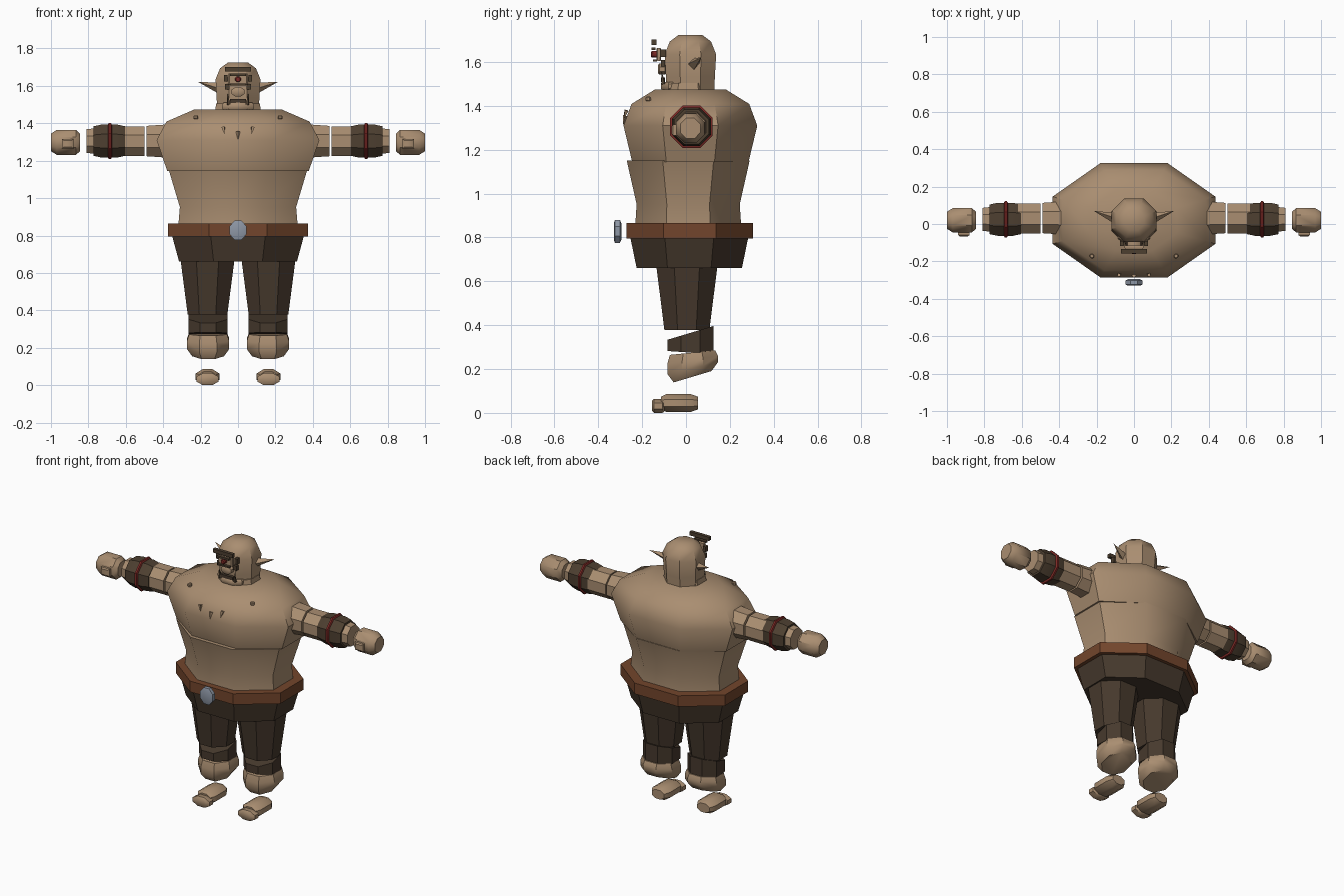
import bpy, bmesh, math
from mathutils import Vector

old_cube = bpy.data.objects.get("Cube")
if old_cube:
    bpy.data.objects.remove(old_cube)


def material(name, red, green, blue):
    mat = bpy.data.materials.new(name)
    mat.use_nodes = True
    mat.diffuse_color = (red, green, blue, 1)
    shader = mat.node_tree.nodes["Principled BSDF"]
    shader.inputs["Base Color"].default_value = mat.diffuse_color
    return mat


SKIN = material("tan skin", .4, .27, .165)
CLOTH = material("dark brown cloth", .062, .041, .026)
LEATHER = material("belt leather", .17, .06, .025)
HIDE = material("bracer hide", .075, .05, .03)
RED = material("red cord", .22, .024, .02)
STEEL = material("steel", .27, .31, .38)

# Unit profiles: (fraction along the axis, fraction of the full width)
STRAIGHT = [(0, 1), (1, 1)]
PEBBLE = [(0, .7), (.15, 1), (.8, 1), (1, .7)]
DRUM = [(0, .9), (.25, 1), (.75, 1), (1, .9)]
SKULL = [(0, .93), (.25, .95), (.65, 1), (.88, .8), (1, .45)]
BELLY = [(0, .87), (.4, .84), (1, 1)]
CHEST = [(0, .87), (.5, 1), (.8, .88), (1, .53)]


def finish(name, bm, mat, angle):
    bmesh.ops.recalc_face_normals(bm, faces=bm.faces)
    mesh = bpy.data.meshes.new(name)
    bm.to_mesh(mesh)
    bm.free()
    mesh.materials.append(mat)
    part = bpy.data.objects.new(name, mesh)
    bpy.context.collection.objects.link(part)
    bpy.ops.object.select_all(action="DESELECT")
    part.select_set(True)
    bpy.context.view_layer.objects.active = part
    bpy.ops.object.shade_smooth_by_angle(angle=math.radians(angle))


def solid(name, mat, centre, size, axis="z", profile=STRAIGHT, taper=1,
          lean=(0, 0), sides=8, mirror=1, angle=40):
    """Prism filling a box: widths follow the profile, end rings may lean."""
    along = "xyz".index(axis)
    across, over = (along + 1) % 3, (along + 2) % 3
    bm = bmesh.new()
    half_step = math.pi / sides
    rings = []
    for u, width in profile:
        width *= (1 + (taper - 1) * u) / math.cos(half_step) / 2
        slope = lean[0] * (1 - u) + lean[1] * u
        ring = []
        for i in range(sides):
            turn = half_step * (2 * i + 1)
            offset = Vector()
            offset[across] = size[across] * width * math.cos(turn)
            offset[over] = size[over] * width * math.sin(turn)
            offset[along] = size[along] * (u - .5) + slope * offset[over]
            point = Vector(centre) + offset
            point.x *= mirror
            ring.append(bm.verts.new(point))
        rings.append(ring)
    for low, high in zip(rings, rings[1:]):
        for i in range(sides):
            bm.faces.new((low[i - 1], low[i], high[i], high[i - 1]))
    bm.faces.new(rings[0])
    bm.faces.new(rings[-1])
    finish(name, bm, mat, angle)


def spike(name, mat, base, tip, radius, mirror=1):
    base, tip = Vector(base), Vector(tip)
    reach = tip - base
    bm = bmesh.new()
    bmesh.ops.create_cone(bm, cap_ends=True, segments=4, radius1=radius,
                          radius2=0, depth=reach.length)
    aim = reach.to_track_quat("Z", "Y")
    for vert in bm.verts:
        vert.co = aim @ vert.co + (base + tip) / 2
        vert.co.x *= mirror
    finish(name, bm, mat, 40)


# Torso, belt and hips
solid("belly", SKIN, centre=(0, .01, .985), size=(.74, .56, .33), profile=BELLY)
solid("chest", SKIN, centre=(0, .02, 1.31), size=(.87, .61, .33), profile=CHEST)
solid("belt", LEATHER, centre=(0, .017, .83), size=(.75, .575, .07), angle=30)
solid("hips", CLOTH, centre=(0, .015, .73), size=(.63, .48, .14), taper=1.12, angle=30)
solid("buckle", STEEL, centre=(0, -.312, .828), size=(.09, .035, .105),
      axis="y", profile=PEBBLE)

# Head and face
solid("head", SKIN, centre=(0, .02, 1.597), size=(.24, .235, .255), profile=SKULL)
solid("neck", SKIN, centre=(0, .01, 1.48), size=(.25, .23, .05), taper=.93)
solid("jaw", SKIN, centre=(0, -.055, 1.49), size=(.17, .12, .04), profile=DRUM)
solid("brow", HIDE, centre=(0, -.146, 1.69), size=(.14, .022, .024), sides=4)
solid("eye_socket", SKIN, centre=(0, -.124, 1.635), size=(.1, .02, .06),
      axis="y", profile=DRUM, sides=4)
solid("upper_eyelid", HIDE, centre=(0, -.148, 1.66), size=(.085, .02, .012), sides=4)
solid("lower_eyelid", HIDE, centre=(0, -.142, 1.607), size=(.085, .018, .01), sides=4)
solid("eye", RED, centre=(0, -.143, 1.635), size=(.03, .035, .03),
      axis="y", profile=PEBBLE)
solid("nose", SKIN, centre=(0, -.108, 1.568), size=(.07, .04, .05),
      axis="y", profile=PEBBLE)
solid("mouth", CLOTH, centre=(0, -.105, 1.52), size=(.085, .02, .02), sides=4)
spike("middle_chest_spur", SKIN, base=(0, -.275, 1.355), tip=(0, -.288, 1.31), radius=.012)

# Paired parts, mirrored left and right
for label, mirror in (("left_", 1), ("right_", -1)):
    def paired(name, mat, make=solid, **shape):
        make(label + name, mat, mirror=mirror, **shape)

    # Face and chest details
    paired("ear", SKIN, spike, base=(.095, .03, 1.587), tip=(.215, .07, 1.622), radius=.03)
    paired("tusk", HIDE, spike, base=(.05, -.103, 1.5), tip=(.056, -.112, 1.56), radius=.012)
    paired("eye_corner", HIDE, centre=(.066, -.105, 1.64), size=(.02, .026, .035), sides=4)
    paired("cheek", HIDE, centre=(.058, -.105, 1.595), size=(.025, .02, .03), sides=4)
    paired("shoulder_stud", SKIN, centre=(.225, -.172, 1.432), size=(.024, .024, .02),
           profile=PEBBLE)
    paired("chest_spur", SKIN, spike, base=(.08, -.272, 1.38), tip=(.072, -.283, 1.34),
           radius=.012)

    # Arm
    paired("shoulder", SKIN, centre=(.425, .032, 1.305), size=(.13, .18, .18),
           axis="x", taper=.9)
    paired("upper_arm", SKIN, centre=(.565, .03, 1.304), size=(.13, .16, .16), axis="x")
    paired("bracer", HIDE, centre=(.688, .025, 1.305), size=(.168, .176, .176),
           axis="x", profile=DRUM)
    paired("bracer_cord", RED, centre=(.685, .025, 1.305), size=(.022, .194, .194),
           axis="x", profile=DRUM)
    paired("wrist", SKIN, centre=(.78, .025, 1.305), size=(.06, .136, .14),
           axis="x", taper=.9)
    paired("hand", SKIN, centre=(.922, .02, 1.298), size=(.156, .13, .134),
           axis="x", profile=PEBBLE)
    paired("thumb", SKIN, centre=(.91, -.045, 1.29), size=(.06, .042, .05),
           axis="y", profile=PEBBLE, sides=4)

    # Leg and foot
    paired("trouser_leg", CLOTH, centre=(.163, .004, .54), size=(.212, .205, .325),
           taper=1.4)
    paired("trouser_cuff", CLOTH, centre=(.16, .02, .32), size=(.208, .21, .09),
           lean=(-.07, .3))
    paired("ankle", SKIN, centre=(.16, .03, .22), size=(.226, .23, .11),
           profile=[(0, .75), (.35, 1), (.7, 1), (1, .9)], lean=(.3, .1))
    paired("foot", SKIN, centre=(.163, -.03, .045), size=(.126, .17, .082),
           axis="y", profile=PEBBLE)
    paired("toes", SKIN, centre=(.163, -.125, .032), size=(.12, .06, .064),
           axis="y", profile=PEBBLE)
